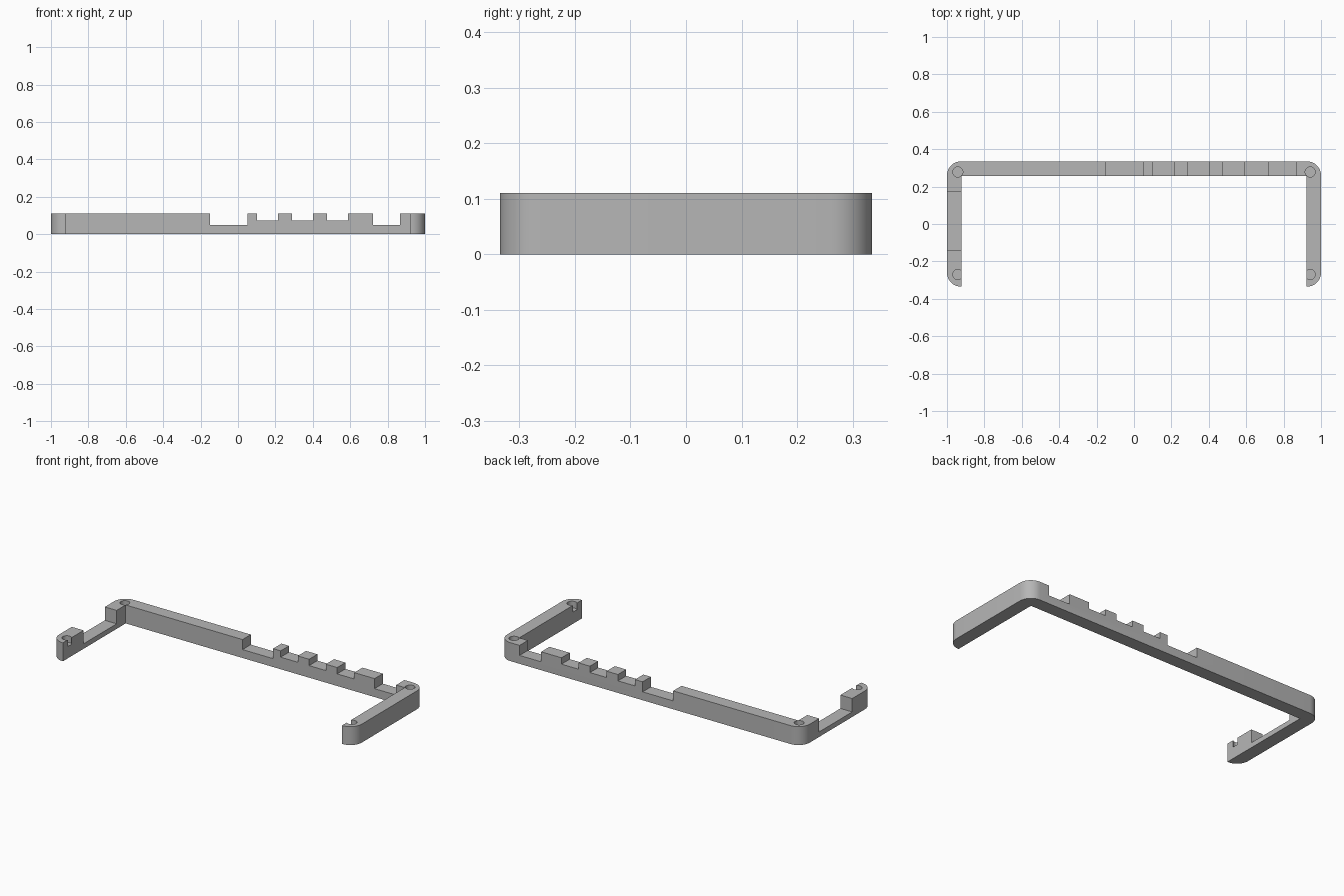
import bpy
import bmesh
import math
from mathutils import Matrix

old = bpy.data.objects.get("Cube")
if old:
    bpy.data.objects.remove(old, do_unlink=True)

HALF_X, HALF_Y, HEIGHT = 1.0, 0.335, 0.11
WALL, RADIUS = 0.078, 0.075
HOLE_R, HOLE_DEPTH = 0.027, 0.04

grey = bpy.data.materials.new("grey plastic")
grey.use_nodes = True
grey.diffuse_color = (0.47, 0.47, 0.47, 1)
grey.node_tree.nodes["Principled BSDF"].inputs["Base Color"].default_value = (0.47, 0.47, 0.47, 1)


def make_object(name, bm):
    bmesh.ops.recalc_face_normals(bm, faces=bm.faces)
    mesh = bpy.data.meshes.new(name)
    bm.to_mesh(mesh)
    bm.free()
    obj = bpy.data.objects.new(name, mesh)
    bpy.context.collection.objects.link(obj)
    return obj


def arc(cx, cy, start, steps=10):
    """Quarter circle of outline points, anticlockwise from the start angle."""
    return [(cx + RADIUS * math.cos(math.radians(start + 90 * i / steps)),
             cy + RADIUS * math.sin(math.radians(start + 90 * i / steps)))
            for i in range(steps + 1)]


def box_cutter(x0, x1, y0, y1, z0):
    bm = bmesh.new()
    z1 = HEIGHT + 0.1
    bmesh.ops.create_cube(bm, size=1, matrix=Matrix.Translation(
        ((x0 + x1) / 2, (y0 + y1) / 2, (z0 + z1) / 2))
        @ Matrix.Diagonal((x1 - x0, y1 - y0, z1 - z0, 1)))
    return make_object("notch_cutter", bm)


def hole_cutter(x, y):
    bm = bmesh.new()
    bmesh.ops.create_cone(bm, cap_ends=True, segments=32, radius1=HOLE_R, radius2=HOLE_R,
                          depth=2 * HOLE_DEPTH, matrix=Matrix.Translation((x, y, HEIGHT)))
    return make_object("hole_cutter", bm)


# U-shaped frame: right half of the plan outline, mirrored, then extruded
cx, cy = HALF_X - RADIUS, HALF_Y - RADIUS
half = [(HALF_X - WALL, HALF_Y - WALL), (HALF_X - WALL, -HALF_Y)]
half += arc(cx, -cy, -90) + arc(cx, cy, 0)
outline = half + [(-x, y) for x, y in reversed(half)]
bm = bmesh.new()
base = bm.faces.new([bm.verts.new((x, y, 0)) for x, y in outline])
top = bmesh.ops.extrude_face_region(bm, geom=[base], use_keep_orig=True)
bmesh.ops.translate(bm, vec=(0, 0, HEIGHT),
                    verts=[v for v in top["geom"] if isinstance(v, bmesh.types.BMVert)])
frame = make_object("bracket_frame", bm)
frame.data.materials.append(grey)

# Notches along the back rail: start, end, floor height
rail_notches = [(-0.15, 0.052, 0.05), (0.102, 0.215, 0.072), (0.29, 0.4, 0.072),
                (0.475, 0.588, 0.072), (0.722, 0.865, 0.05)]
cutters = [box_cutter(a, b, 0.2, 0.4, z) for a, b, z in rail_notches]
# Long notch in the right arm
cutters.append(box_cutter(-1.1, -0.9, -0.14, 0.172, 0.03))
# Blind screw holes at the corners and arm ends
cutters += [hole_cutter(s * 0.942, y) for s in (-1, 1) for y in (-0.27, 0.278)]

for cutter in cutters:
    cutter.hide_render = True
    cut = frame.modifiers.new("cut", "BOOLEAN")
    cut.operation = "DIFFERENCE"
    cut.solver = "EXACT"
    cut.object = cutter

# Bake the cuts and drop the cutters
graph = bpy.context.evaluated_depsgraph_get()
final = bpy.data.meshes.new_from_object(frame.evaluated_get(graph))
frame.modifiers.clear()
frame.data = final
final.materials.clear()
final.materials.append(grey)
for poly in final.polygons:
    poly.material_index = 0
for cutter in cutters:
    bpy.data.objects.remove(cutter, do_unlink=True)

bpy.ops.object.select_all(action="DESELECT")
frame.select_set(True)
bpy.context.view_layer.objects.active = frame
bpy.ops.object.shade_smooth_by_angle(angle=math.radians(30))
